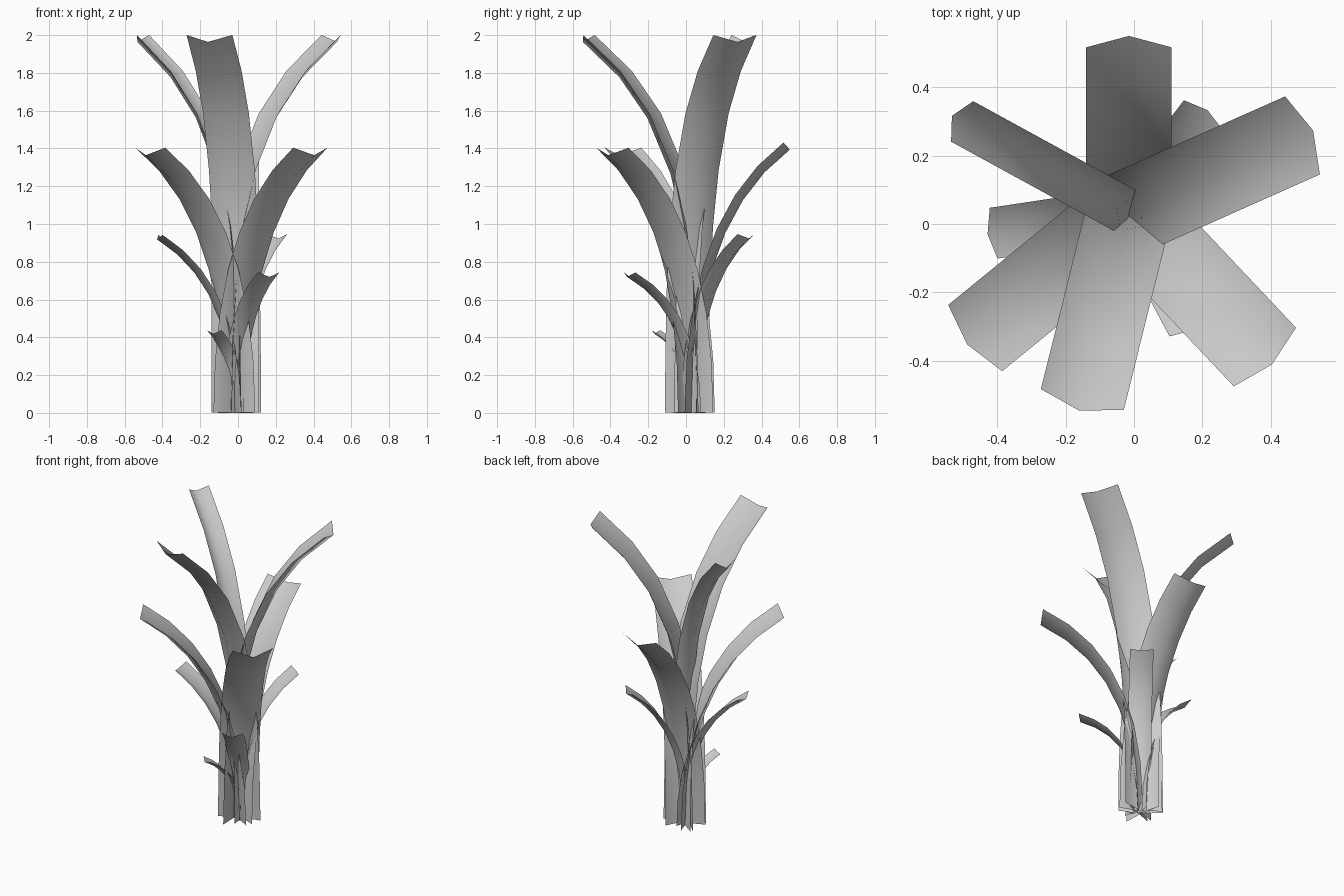
import bpy, math
from mathutils import Vector

if "Cube" in bpy.data.objects:
    bpy.data.objects.remove(bpy.data.objects["Cube"])

ORIGIN = Vector((-0.015, 0.033, 0))
# spine shapes: (reach fraction, height fraction)
STEEP = [(0, 0), (0.012, 0.18), (0.04, 0.34), (0.105, 0.50),
         (0.22, 0.646), (0.425, 0.795), (0.675, 0.905), (1, 1)]
ARCHED = [((i / 7) ** 2, 1.46 * i / 7 - 0.46 * (i / 7) ** 2) for i in range(8)]


def leaf(name, spine, angle, start, reach, height, width, depth):
    """Creased strip: a spine with one raised wing on either side."""
    a = math.radians(angle)
    out = Vector((math.cos(a), math.sin(a), 0))
    side = Vector((-math.sin(a), math.cos(a), 0))
    up = Vector((0, 0, 1))
    top = height - depth * 0.72          # wing tips reach the full height
    pts = [(start + r * (reach - start), z * top) for r, z in spine]
    verts, faces = [], []
    for i, (r, z) in enumerate(pts):
        p, q = pts[max(i - 1, 0)], pts[min(i + 1, len(pts) - 1)]
        t = Vector((q[0] - p[0], q[1] - p[1])).normalized()
        c = ORIGIN + out * r + up * z
        lift = (up * t.x - out * t.y) * depth
        verts += [c + lift - side * width / 2, c, c + lift + side * width / 2]
    for i in range(len(pts) - 1):
        for j in range(2):
            k = 3 * i + j
            faces.append((k, k + 1, k + 4, k + 3))
    me = bpy.data.meshes.new(name)
    me.from_pydata([v[:] for v in verts], [], faces)
    me.shade_smooth()
    ob = bpy.data.objects.new(name, me)
    bpy.context.collection.objects.link(ob)


# tall inner leaves
leaf("tall_leaf_right", STEEP, 24, -0.025, 0.590, 2.00, 0.25, 0.05)
leaf("tall_leaf_left", STEEP, 151.3, -0.025, 0.590, 2.00, 0.135, 0.05)
leaf("tall_leaf_front", STEEP, 256, -0.015, 0.597, 2.00, 0.25, 0.05)
# middle leaves
leaf("middle_leaf_back", ARCHED, 90, 0.01, 0.517, 1.43, 0.25, 0.05)
leaf("middle_leaf_left", ARCHED, 219.2, 0.015, 0.610, 1.40, 0.25, 0.05)
leaf("middle_leaf_right", ARCHED, -46.7, 0.015, 0.610, 1.40, 0.25, 0.05)
# low leaves
leaf("low_leaf_left", ARCHED, 188.6, 0.01, 0.418, 0.94, 0.15, 0.03)
leaf("low_leaf_back", ARCHED, 52.5, 0.01, 0.378, 0.945, 0.145, 0.03)
leaf("low_leaf_front", ARCHED, -62, 0.01, 0.390, 0.74, 0.13, 0.028)
# smallest leaf
leaf("small_leaf_front", ARCHED, 240, 0.01, 0.232, 0.435, 0.09, 0.022)
